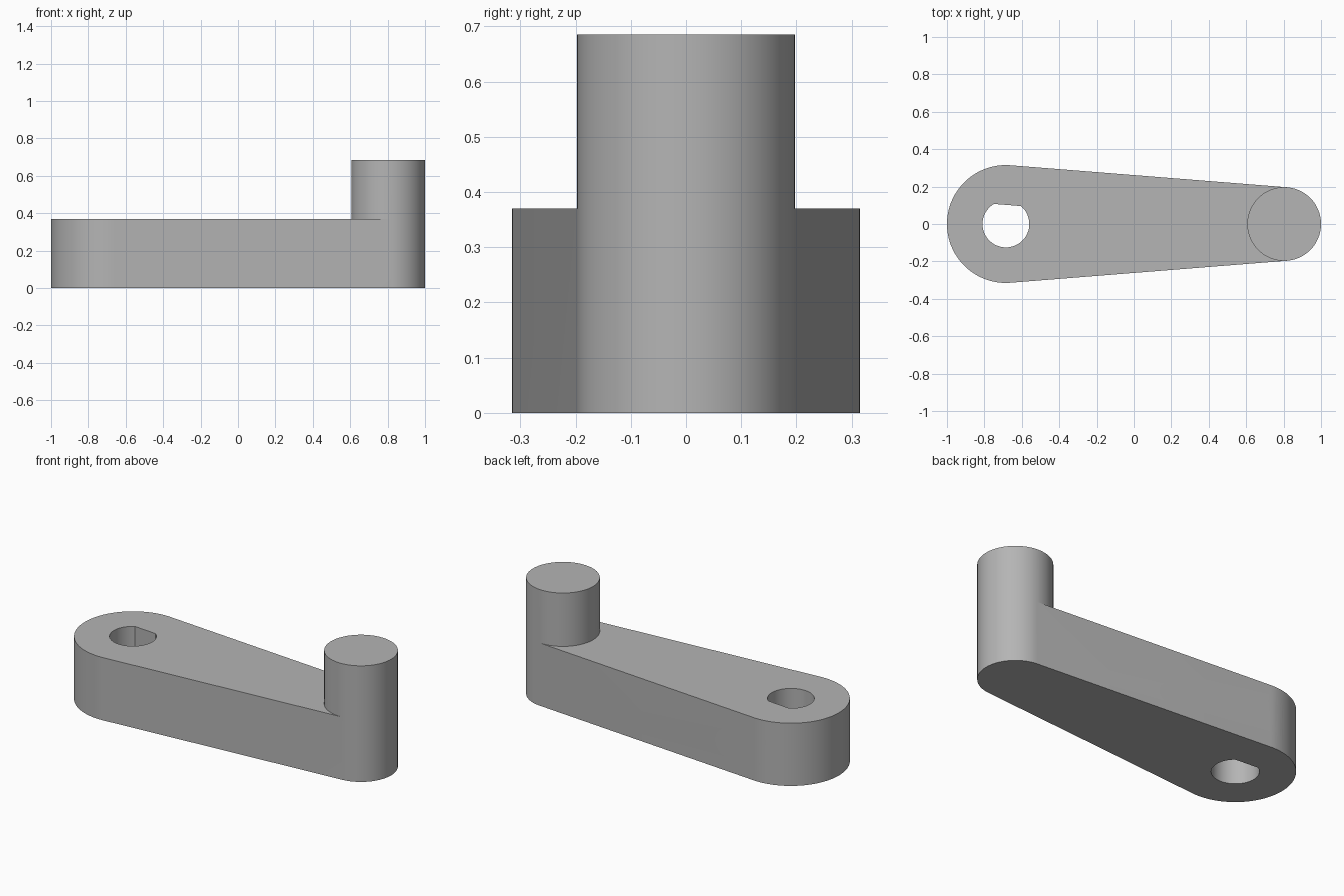
import bpy, bmesh, math
from mathutils import Matrix, Vector

cube = bpy.data.objects.get("Cube")
if cube:
    bpy.data.objects.remove(cube, do_unlink=True)

# Main dimensions
HUB, POST = Vector((-0.685, 0)), Vector((0.803, 0))
HUB_R, POST_R = 0.315, 0.197
ARM_H, POST_H = 0.37, 0.685
tangent = math.acos((HUB_R - POST_R) / (POST.x - HUB.x))  # direction of the side normal

metal = bpy.data.materials.new("plain grey metal")
metal.use_nodes = True
GREY = (0.46, 0.46, 0.46, 1)
metal.diffuse_color = GREY
metal.node_tree.nodes["Principled BSDF"].inputs["Base Color"].default_value = GREY


def arc(centre, r, a, b, n):
    """Points on an arc, both ends included."""
    angles = [a + (b - a) * i / n for i in range(n + 1)]
    return [centre + Vector((math.cos(t), math.sin(t))) * r for t in angles]


def finish(name, bm):
    bmesh.ops.recalc_face_normals(bm, faces=bm.faces)
    mesh = bpy.data.meshes.new(name)
    bm.to_mesh(mesh)
    bm.free()
    mesh.materials.append(metal)
    obj = bpy.data.objects.new(name, mesh)
    bpy.context.collection.objects.link(obj)
    return obj


def prism(name, outline, z0, z1, matrix=Matrix()):
    bm = bmesh.new()
    low = bm.faces.new([bm.verts.new((p.x, p.y, z0)) for p in outline])
    new = bmesh.ops.extrude_face_region(bm, geom=[low], use_keep_orig=True)["geom"]
    verts = [g for g in new if isinstance(g, bmesh.types.BMVert)]
    bmesh.ops.translate(bm, vec=(0, 0, z1 - z0), verts=verts)
    bm.transform(matrix)
    return finish(name, bm)


# Tapered arm with the post rising flush from its narrow end
def crank_body():
    bm = bmesh.new()
    hub = arc(HUB, HUB_R, tangent, 2 * math.pi - tangent, 64)
    outer = arc(POST, POST_R, -tangent, tangent, 48)
    inner = arc(POST, POST_R, tangent, 2 * math.pi - tangent, 48)

    def ring(points, z):
        return [bm.verts.new((p.x, p.y, z)) for p in points]

    def wall(low, high):
        for i in range(len(low) - 1):
            bm.faces.new((low[i], low[i + 1], high[i + 1], high[i]))

    hub_low, hub_mid = ring(hub, 0), ring(hub, ARM_H)
    out_low, out_mid, out_top = (ring(outer, z) for z in (0, ARM_H, POST_H))
    in_mid = [out_mid[-1]] + ring(inner[1:-1], ARM_H) + [out_mid[0]]
    in_top = [out_top[-1]] + ring(inner[1:-1], POST_H) + [out_top[0]]
    wall(hub_low, hub_mid)
    wall([hub_low[-1], out_low[0]], [hub_mid[-1], out_mid[0]])
    wall([out_low[-1], hub_low[0]], [out_mid[-1], hub_mid[0]])
    wall(out_low, out_mid)
    wall(out_mid, out_top)
    wall(in_mid, in_top)
    bm.faces.new(hub_low + out_low)
    bm.faces.new(hub_mid + in_mid[::-1])
    bm.faces.new(out_top + in_top[1:-1])
    return finish("crank_arm", bm)


# Helical cutter for the threaded hole through the post
def thread_cutter(minor, major, pitch, sides=32):
    bm = bmesh.new()
    profile = [(0, minor), (0.2, minor), (0.55, major), (0.65, major)]
    turns = math.ceil(POST_H / pitch) + 5
    cols = []
    for k in range((turns + 1) * sides + 1):
        t = 2 * math.pi * k / sides
        z0 = (k / sides - 3) * pitch
        cols.append([bm.verts.new((POST.x + r * math.cos(t), r * math.sin(t), z0 + f * pitch))
                     for f, r in profile])
    for k in range(turns * sides):
        a = cols[k] + [cols[k + sides][0]]
        b = cols[k + 1] + [cols[k + 1 + sides][0]]
        for j in range(len(profile)):
            bm.faces.new((a[j], b[j], b[j + 1], a[j + 1]))
    bmesh.ops.delete(bm, geom=[v for v in bm.verts if not v.link_faces], context='VERTS')
    # Close each open end with a cone lying outside the post
    low = bm.verts.new((POST.x, 0, -5 * pitch))
    high = bm.verts.new((POST.x, 0, POST_H + 6 * pitch))
    for e in [e for e in bm.edges if e.is_boundary]:
        tip = low if e.verts[0].co.z < POST_H / 2 else high
        bm.faces.new((e.verts[0], e.verts[1], tip))
    return finish("thread_cutter", bm)


body = crank_body()

# Shaft bore with one flat, facing the set screw hole
half = math.acos(0.102 / 0.125)
bore = prism("bore_cutter",
             arc(HUB, 0.125, tangent + half, tangent + 2 * math.pi - half, 56), -0.1, 0.5)

# Set screw hole running square to the back side into the bore
normal = Vector((math.cos(tangent), math.sin(tangent), 0))
aim = Matrix.Translation((HUB.x, 0, 0.185)) @ normal.to_track_quat('Z', 'Y').to_matrix().to_4x4()
screw = prism("set_screw_cutter",
              arc(Vector((0, 0)), 0.093, 0, 2 * math.pi, 48)[:-1], 0.03, 0.5, aim)

thread = thread_cutter(0.051, 0.063, 0.025)

# Cut the holes, then discard the cutters
bpy.ops.object.select_all(action='DESELECT')
bpy.context.view_layer.objects.active = body
body.select_set(True)
for cutter in (bore, screw, thread):
    cutter.hide_render = True
    mod = body.modifiers.new(cutter.name, 'BOOLEAN')
    mod.operation, mod.solver, mod.object = 'DIFFERENCE', 'EXACT', cutter
    bpy.ops.object.modifier_apply(modifier=mod.name)
    bpy.data.objects.remove(cutter, do_unlink=True)

bpy.ops.object.shade_smooth_by_angle(angle=math.radians(30))
